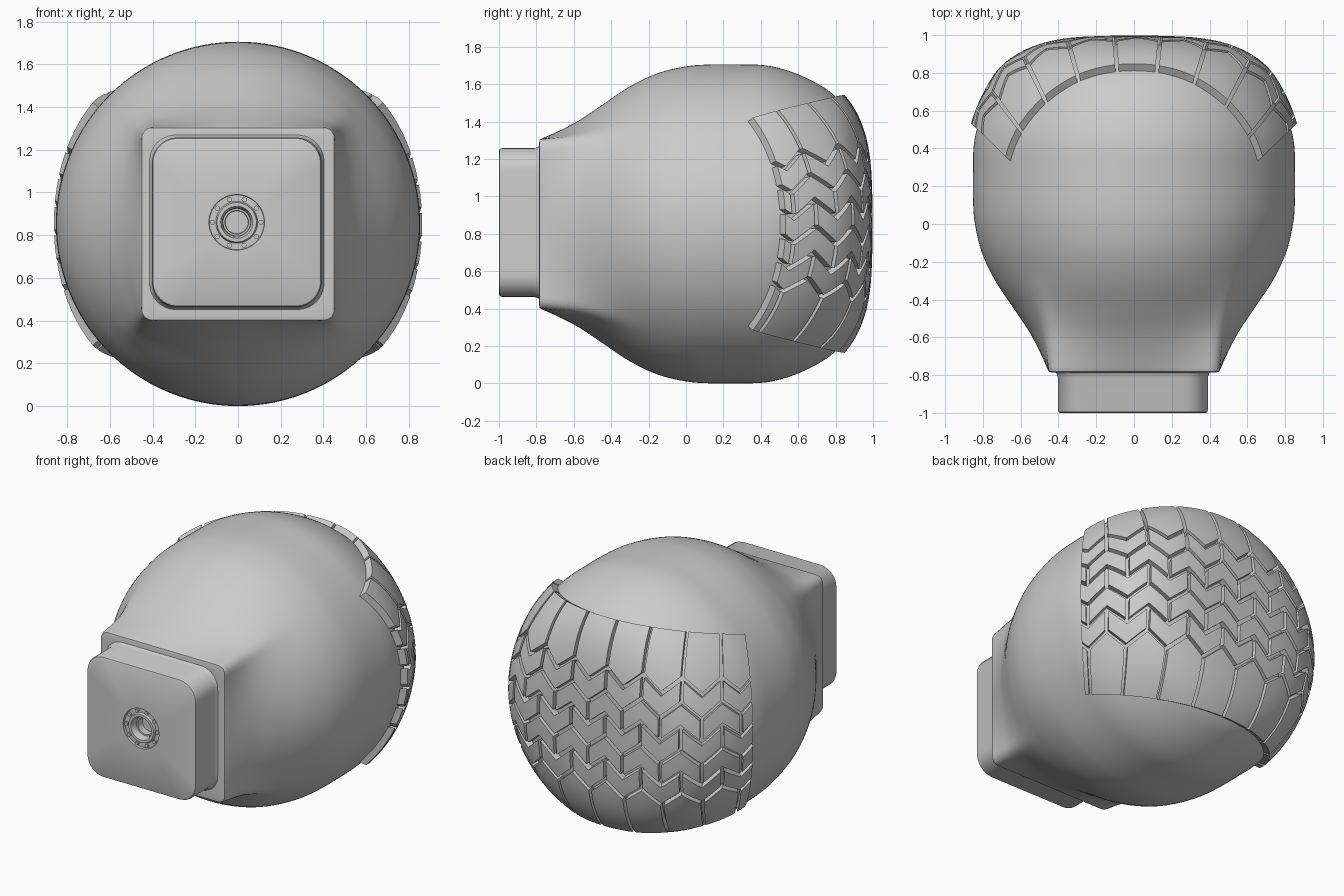
import bpy, bmesh, math
from mathutils import Vector
from mathutils.bvhtree import BVHTree

if "Cube" in bpy.data.objects:
    bpy.data.objects.remove(bpy.data.objects["Cube"])

CZ = 0.8525          # height of the main axis
N = 160              # points around each section


def finish(bm, name, angle=30):
    bmesh.ops.recalc_face_normals(bm, faces=bm.faces)
    me = bpy.data.meshes.new(name)
    bm.to_mesh(me)
    bm.free()
    ob = bpy.data.objects.new(name, me)
    bpy.context.collection.objects.link(ob)
    bpy.ops.object.select_all(action='DESELECT')
    ob.select_set(True)
    bpy.context.view_layer.objects.active = ob
    bpy.ops.object.shade_smooth_by_angle(angle=math.radians(angle))
    return ob


def rounded_square(a, c):
    """Polar radius of a unit half-size square with corner radius c."""
    x, y = abs(math.cos(a)), abs(math.sin(a))
    if min(x, y) / max(x, y) <= 1 - c:
        return 1 / max(x, y)
    k = (1 - c) * (x + y)
    return k + math.sqrt(max(0, k * k - 2 * (1 - c) ** 2 + c * c))


def loft(rings, corner, cx=0.0, cz=CZ):
    """Sections along y: (y, half size, squareness). Ends are capped."""
    bm = bmesh.new()
    loops = []
    for y, r, w in rings:
        loop = []
        for i in range(N):
            a = 2 * math.pi * i / N
            q = r * (1 - w + w * rounded_square(a, corner))
            loop.append(bm.verts.new((cx + q * math.cos(a), y, cz + q * math.sin(a))))
        loops.append(loop)
    for p, q in zip(loops, loops[1:]):
        for i in range(N):
            j = (i + 1) % N
            bm.faces.new((p[i], p[j], q[j], q[i]))
    bm.faces.new(loops[0])
    bm.faces.new(loops[-1])
    return bm


def smooth_curve(pts, steps=5):
    """Catmull-Rom through the points."""
    out = []
    for i in range(len(pts) - 1):
        p = [Vector(pts[max(0, min(len(pts) - 1, i + k))]) for k in (-1, 0, 1, 2)]
        for s in range(steps):
            t = s / steps
            out.append(0.5 * (2 * p[1] + (p[2] - p[0]) * t
                              + (2 * p[0] - 5 * p[1] + 4 * p[2] - p[3]) * t * t
                              + (3 * p[1] - p[0] - 3 * p[2] + p[3]) * t ** 3))
    out.append(Vector(pts[-1]))
    return out


# Bulb body: square neck at the front blending into a round back
profile = [(-0.77, 0.457, 0.97), (-0.68, 0.497, 0.74), (-0.57, 0.555, 0.47),
           (-0.45, 0.635, 0.23), (-0.3, 0.735, 0.05), (-0.15, 0.806, 0), (0, 0.842, 0),
           (0.12, 0.852, 0), (0.27, 0.8525, 0), (0.42, 0.848, 0), (0.55, 0.818, 0),
           (0.68, 0.762, 0), (0.79, 0.69, 0), (0.87, 0.585, 0), (0.92, 0.46, 0),
           (0.945, 0.32, 0), (0.953, 0.16, 0), (0.955, 0.01, 0)]
neck_lip = [(-0.785, 0.40, 1), (-0.785, 0.435, 1), (-0.782, 0.45, 1)]
bm = loft(neck_lip + [tuple(v) for v in smooth_curve(profile)], 0.1)
surface = BVHTree.FromBMesh(bm)
finish(bm, "bulb_body", 35)

# Plug block with a round socket sunk in its front face
bm = loft([(-0.76, 0.425, 1), (-0.79, 0.405, 1), (-0.81, 0.397, 1), (-0.985, 0.397, 1),
           (-0.996, 0.393, 1), (-1.0, 0.385, 1), (-1.0, 0.13, 0), (-0.985, 0.128, 0),
           (-0.985, 0.098, 0), (-1.0, 0.092, 0), (-1.0, 0.075, 0), (-0.98, 0.066, 0),
           (-0.955, 0.064, 0), (-0.955, 0.055, 0), (-0.91, 0.053, 0)], 0.3, -0.006, 0.86)
finish(bm, "front_plug")

# Small pins around the socket
bm = bmesh.new()
for k in range(10):
    a = 2 * math.pi * k / 10
    res = bmesh.ops.create_cone(bm, cap_ends=True, segments=12, radius1=0.012,
                                radius2=0.012, depth=0.02)
    for v in res['verts']:
        x, y, z = v.co
        v.co = (-0.006 + 0.113 * math.cos(a) + x, -0.987 + z, 0.86 + 0.113 * math.sin(a) + y)
finish(bm, "socket_pins")

# Tread: blocks laid out in azimuth / elevation degrees about a point in the body
ORIGIN = Vector((0, -0.3, CZ))
PITCH, SHIFT, END = 10.8, 0.8, 46.0
HEIGHT, SINK = 0.043, 0.015
AMP, SEAM, GROOVE = 2.2, 0.9, 1.3
LOW, HIGH, ROWS, EDGE = -15.5, 16.5, 5, 31.0


def zigzag(az):
    t = ((az - SHIFT) / PITCH) % 1
    return AMP * (1 - 2 * abs(1 - 2 * t))


def on_surface(az, el, offset):
    a, e = math.radians(az), math.radians(el)
    d = Vector((math.sin(a) * math.cos(e), math.cos(a) * math.cos(e), math.sin(e)))
    return surface.ray_cast(ORIGIN, d)[0] + d * offset


def block(bm, a0, a1, lo, hi, rows):
    a0, a1 = max(a0, -END), min(a1, END)
    if a1 - a0 < 1:
        return
    mids = [SHIFT + PITCH * k / 8 for k in range(-40, 41)]
    cols = [a0] + [m for m in mids if a0 + 0.1 < m < a1 - 0.1] + [a1]
    nc = len(cols)
    sheets = []
    for off in (HEIGHT, -SINK):
        sheets.append([[bm.verts.new(on_surface(a, lo(a) + (hi(a) - lo(a)) * r / rows, off))
                        for r in range(rows + 1)] for a in cols])
    for g in sheets:
        for i in range(nc - 1):
            for r in range(rows):
                bm.faces.new((g[i][r], g[i + 1][r], g[i + 1][r + 1], g[i][r + 1]))
    rim = ([(i, 0) for i in range(nc)] + [(nc - 1, r) for r in range(1, rows + 1)]
           + [(i, rows) for i in range(nc - 2, -1, -1)] + [(0, r) for r in range(rows - 1, 0, -1)])
    t, b = sheets
    for (i, r), (j, s) in zip(rim, rim[1:] + rim[:1]):
        bm.faces.new((t[i][r], t[j][s], b[j][s], b[i][r]))


half = GROOVE / 2
step = (HIGH - LOW) / ROWS
shoulder_top, shoulder_bottom, chevrons = bmesh.new(), bmesh.new(), bmesh.new()
for k in range(-6, 7):
    valley = SHIFT + PITCH * k + SEAM / 2          # block starting at a valley
    peak = valley + PITCH / 2                      # block starting at a peak
    width = PITCH - SEAM
    block(shoulder_top, peak, peak + width,
          lambda a: HIGH + half + zigzag(a), lambda a: EDGE, 6)
    block(shoulder_bottom, valley, valley + width,
          lambda a: -EDGE, lambda a: LOW - half + zigzag(a), 6)
    for row in range(ROWS):
        start = valley if row % 2 else peak
        base = LOW + step * row
        block(chevrons, start, start + width,
              lambda a: base + half + zigzag(a),
              lambda a: base + step - half + zigzag(a), 2)
finish(shoulder_top, "tread_upper_shoulder")
finish(shoulder_bottom, "tread_lower_shoulder")
finish(chevrons, "tread_chevrons")
